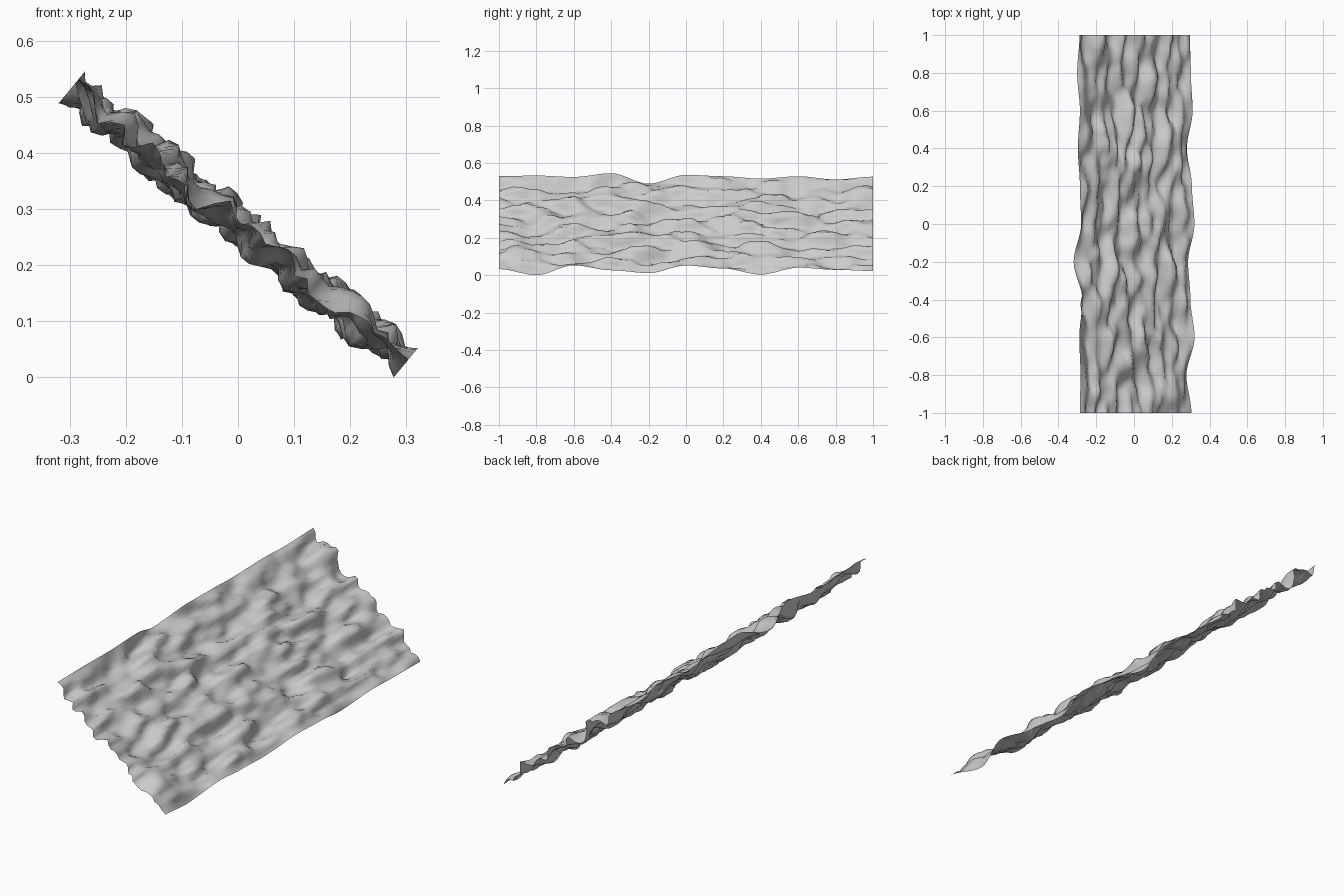
import bpy, bmesh
from mathutils import Vector, noise

if "Cube" in bpy.data.objects:
    bpy.data.objects.remove(bpy.data.objects["Cube"])

NU, NV = 40, 80
TOP, BOTTOM = Vector((-0.296, 0, 0.518)), Vector((0.299, 0, 0.027))
LENGTH = (BOTTOM - TOP).length
NORMAL = Vector((TOP.z - BOTTOM.z, 0, BOTTOM.x - TOP.x)).normalized()

# Bump heights along the two long edges (y from -1 to 1)
TOP_EDGE = [0.015, 0.02, 0.01, 0.036, -0.037, 0.025, 0.015, -0.002, 0.015, -0.008, 0.012]
LOW_EDGE = [0.008, -0.034, 0.034, 0.0, -0.02, 0.033, 0.012, -0.03, 0.018, 0.003, -0.005]


def sample(values, t):
    """Smooth interpolation along an edge list."""
    f = t * (len(values) - 1)
    i = min(int(f), len(values) - 2)
    f -= i
    f = f * f * (3 - 2 * f)
    return values[i] * (1 - f) + values[i + 1] * f


def bump(u, y):
    """Rock-like noise, stretched along y."""
    p = Vector((u * LENGTH * 17, y * 6, 3.7))
    n = noise.noise(p) + 0.35 * noise.noise(p * 2.1 + Vector((9, 4, 2)))
    return max(-0.042, min(0.042, 0.062 * n))


# Sloped rough sheet
bm = bmesh.new()
rows = []
for i in range(NU + 1):
    u = i / NU
    row = []
    for j in range(NV + 1):
        t = j / NV
        y = -1 + 2 * t
        a, b = max(0, 1 - u * 16), max(0, 1 - (1 - u) * 16)
        d = bump(u, y) * (1 - a - b) + a * sample(TOP_EDGE, t) + b * sample(LOW_EDGE, t)
        co = TOP.lerp(BOTTOM, u) + NORMAL * d
        co.y = y
        row.append(bm.verts.new(co))
    rows.append(row)
for i in range(NU):
    for j in range(NV):
        f = bm.faces.new((rows[i][j], rows[i + 1][j], rows[i + 1][j + 1], rows[i][j + 1]))
        f.smooth = True

# Rest on the ground
low = min(v.co.z for v in bm.verts)
bmesh.ops.translate(bm, verts=bm.verts, vec=(0, 0, -low))

mesh = bpy.data.meshes.new("rocky_slope")
bm.to_mesh(mesh)
bm.free()
bpy.context.collection.objects.link(bpy.data.objects.new("rocky_slope", mesh))
